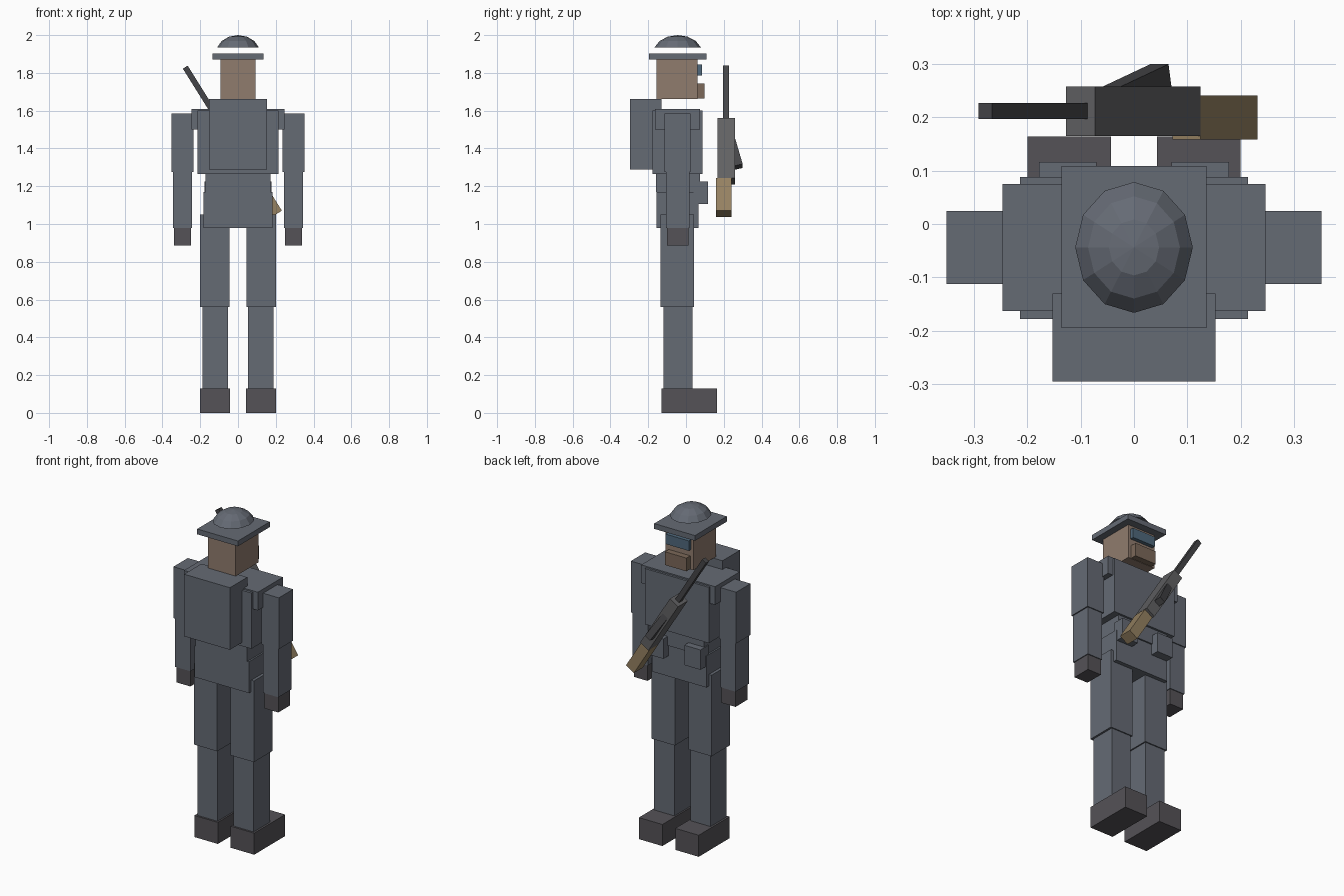
import bpy, bmesh, math
from mathutils import Matrix, Vector

if "Cube" in bpy.data.objects:
    bpy.data.objects.remove(bpy.data.objects["Cube"])


def material(name, r, g, b):
    m = bpy.data.materials.new(name)
    m.diffuse_color = (r, g, b, 1)
    m.use_nodes = True
    m.node_tree.nodes["Principled BSDF"].inputs["Base Color"].default_value = m.diffuse_color
    return m


CLOTH = material("cloth", .13, .145, .175)
BOOT = material("boot_leather", .09, .085, .095)
SKIN = material("skin", .28, .20, .155)
MASK = material("mask_leather", .20, .14, .10)
LENS = material("lens_blue", .08, .14, .20)
METAL = material("gun_metal", .12, .12, .125)
DARK = material("dark_metal", .06, .06, .065)
WOOD = material("wood", .30, .22, .12)


def finish(name, bm, mat):
    me = bpy.data.meshes.new(name)
    bm.to_mesh(me)
    bm.free()
    me.materials.append(mat)
    ob = bpy.data.objects.new(name, me)
    bpy.context.collection.objects.link(ob)
    return ob


def block(name, size, matrix, mat):
    bm = bmesh.new()
    bmesh.ops.create_cube(bm, size=1, matrix=matrix @ Matrix.Diagonal((*size, 1)))
    return finish(name, bm, mat)


def box(name, x, y, z, mat=CLOTH):
    lo, hi = Vector((x[0], y[0], z[0])), Vector((x[1], y[1], z[1]))
    return block(name, hi - lo, Matrix.Translation((lo + hi) / 2), mat)


def pair(name, x, y, z, mat=CLOTH):
    box("right_" + name, x, y, z, mat)
    box("left_" + name, (-x[1], -x[0]), y, z, mat)


# Legs
pair("boot", (.043, .2), (-.131, .164), (0, .13), BOOT)
pair("shin", (.053, .188), (-.12, .035), (.13, .56))
pair("thigh", (.045, .2), (-.134, .042), (.56, 1.05))

# Trunk, pouches and pack
box("pelvis", (-.182, .182), (-.155, .066), (.98, 1.17))
box("waist", (-.172, .172), (-.16, .075), (1.17, 1.265))
box("chest", (-.214, .214), (-.178, .088), (1.265, 1.602))
box("shoulder_yoke", (-.247, .247), (-.163, .075), (1.50, 1.61))
pair("pouch", (.07, .178), (.04, .116), (1.105, 1.225))
box("backpack", (-.153, .153), (-.296, -.13), (1.288, 1.663))

# Arms
pair("upper_arm", (.236, .352), (-.113, .024), (1.275, 1.585))
pair("forearm", (.243, .345), (-.107, .018), (.98, 1.275))
pair("hand", (.248, .34), (-.101, .013), (.885, .98), BOOT)

# Head and face gear
box("head", (-.093, .093), (-.155, .062), (1.663, 1.87), SKIN)
box("goggles", (-.078, .078), (.05, .085), (1.785, 1.845), LENS)
box("face_mask", (-.072, .072), (.05, .099), (1.665, 1.745), MASK)
box("helmet_brim", (-.136, .136), (-.195, .109), (1.87, 1.902))

# Helmet dome: stacked rings of a cut low-poly sphere
bm = bmesh.new()
RX, RY, RZ, CZ, N = .116, .129, .094, 1.906, 12
apex = bm.verts.new((0, -.044, CZ + RZ))
rings = []
for deg in (24, 48, 72):
    p = math.radians(deg)
    rings.append([bm.verts.new((RX * math.sin(p) * math.cos(i * math.tau / N),
                                RY * math.sin(p) * math.sin(i * math.tau / N) - .044,
                                CZ + RZ * math.cos(p))) for i in range(N)])
for i in range(N):
    j = (i + 1) % N
    bm.faces.new((apex, rings[0][i], rings[0][j]))
    for a, b in zip(rings, rings[1:]):
        bm.faces.new((a[i], b[i], b[j], a[j]))
finish("helmet_dome", bm, CLOTH)

# Rifle slung across the chest; local z runs along it towards the muzzle
rifle = Matrix.Translation((-.001, .212, 1.385)) @ Matrix.Rotation(math.radians(-32), 4, 'Y')


def rifle_part(name, width, depth, z0, z1, y, mat):
    block(name, (width, depth, z1 - z0),
          rifle @ Matrix.Translation((0, y, (z0 + z1) / 2)), mat)


rifle_part("rifle_receiver", .064, .093, -.187, .187, 0, METAL)
rifle_part("rifle_barrel", .03, .03, .18, .525, 0, DARK)
rifle_part("rifle_stock", .062, .083, -.39, -.187, -.012, WOOD)

# Magazine leaning out of the receiver
tilt = (rifle @ Matrix.Translation((0, .088, -.092)) @ Matrix.Rotation(math.radians(14), 4, 'X')
        @ Matrix.Translation((0, -.035, .09)))
block("rifle_magazine", (.04, .07, .18), tilt, DARK)
